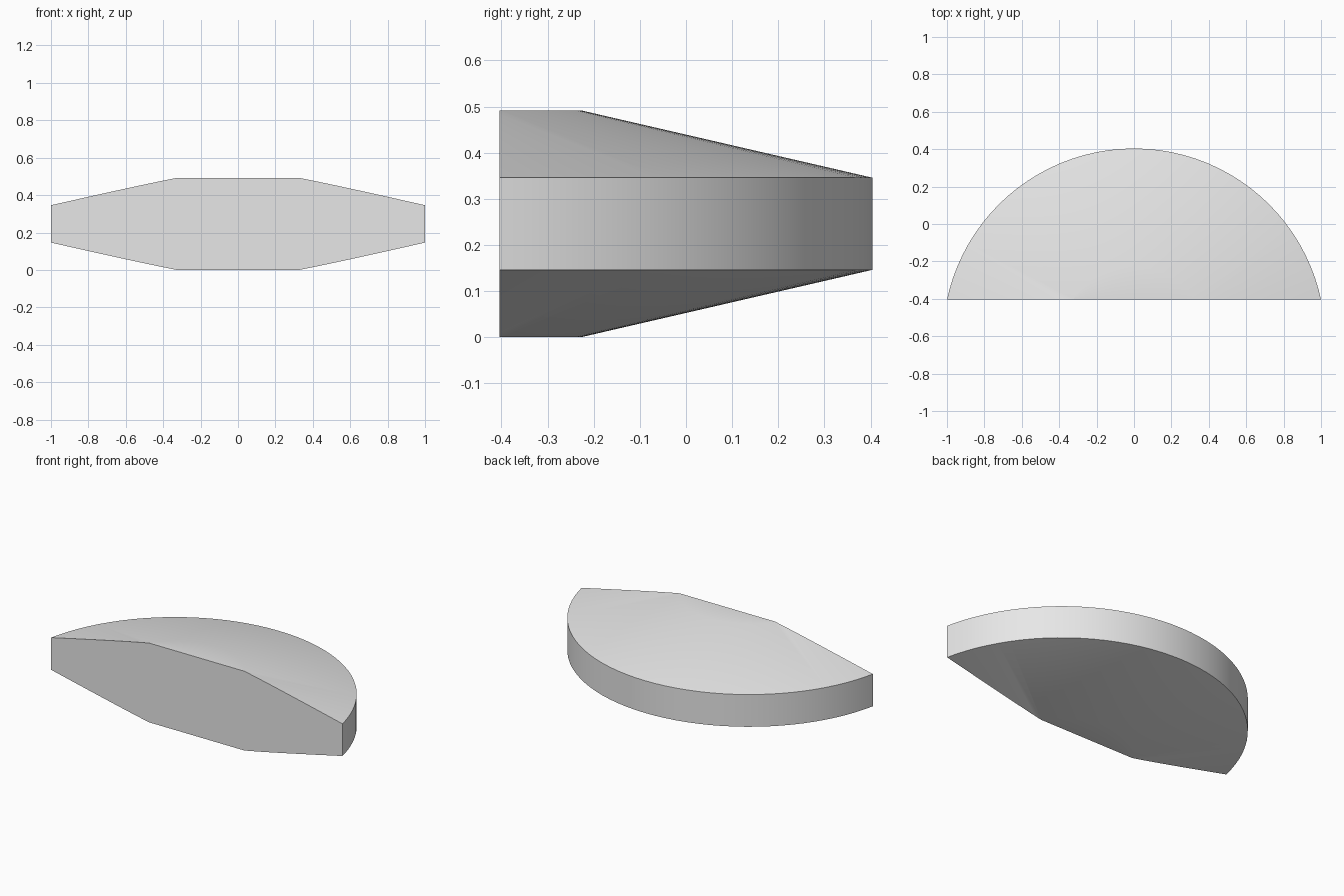
import bpy
import bmesh
import math

cube = bpy.data.objects.get("Cube")
if cube:
    bpy.data.objects.remove(cube, do_unlink=True)

CENTRE_Y = -0.619   # axis of the round body
CUT_Y = -0.404      # flat front face
RIM, CROWN = 1.0228, 0.391
HEIGHT, EDGE = 0.492, 0.146

# Plain grey finish
grey = bpy.data.materials.new("light_grey")
grey.use_nodes = True
colour = (0.8, 0.8, 0.8, 1)
grey.diffuse_color = colour
grey.node_tree.nodes["Principled BSDF"].inputs["Base Color"].default_value = colour

# Revolve the bevelled disc profile
bm = bmesh.new()
profile = [(0, 0), (CROWN, 0), (RIM, EDGE), (RIM, HEIGHT - EDGE), (CROWN, HEIGHT), (0, HEIGHT)]
verts = [bm.verts.new((0, CENTRE_Y + r, z)) for r, z in profile]
edges = [bm.edges.new(pair) for pair in zip(verts, verts[1:])]
bmesh.ops.spin(bm, geom=verts + edges, cent=(0, CENTRE_Y, 0), axis=(0, 0, 1),
               angle=math.tau, steps=96)
bmesh.ops.remove_doubles(bm, verts=bm.verts, dist=0.0001)

# Slice off the front and close it with one flat face
cut = bmesh.ops.bisect_plane(bm, geom=bm.verts[:] + bm.edges[:] + bm.faces[:],
                             plane_co=(0, CUT_Y, 0), plane_no=(0, 1, 0), clear_inner=True)
rim_edges = [e for e in cut["geom_cut"] if isinstance(e, bmesh.types.BMEdge)]
bmesh.ops.contextual_create(bm, geom=rim_edges)
bmesh.ops.recalc_face_normals(bm, faces=bm.faces)

mesh = bpy.data.meshes.new("disc_segment")
bm.to_mesh(mesh)
bm.free()
mesh.materials.append(grey)
segment = bpy.data.objects.new("disc_segment", mesh)
bpy.context.collection.objects.link(segment)

# Soft shading with crisp rim and front edges
bpy.ops.object.select_all(action="DESELECT")
segment.select_set(True)
bpy.context.view_layer.objects.active = segment
bpy.ops.object.shade_smooth_by_angle(angle=math.radians(30))
